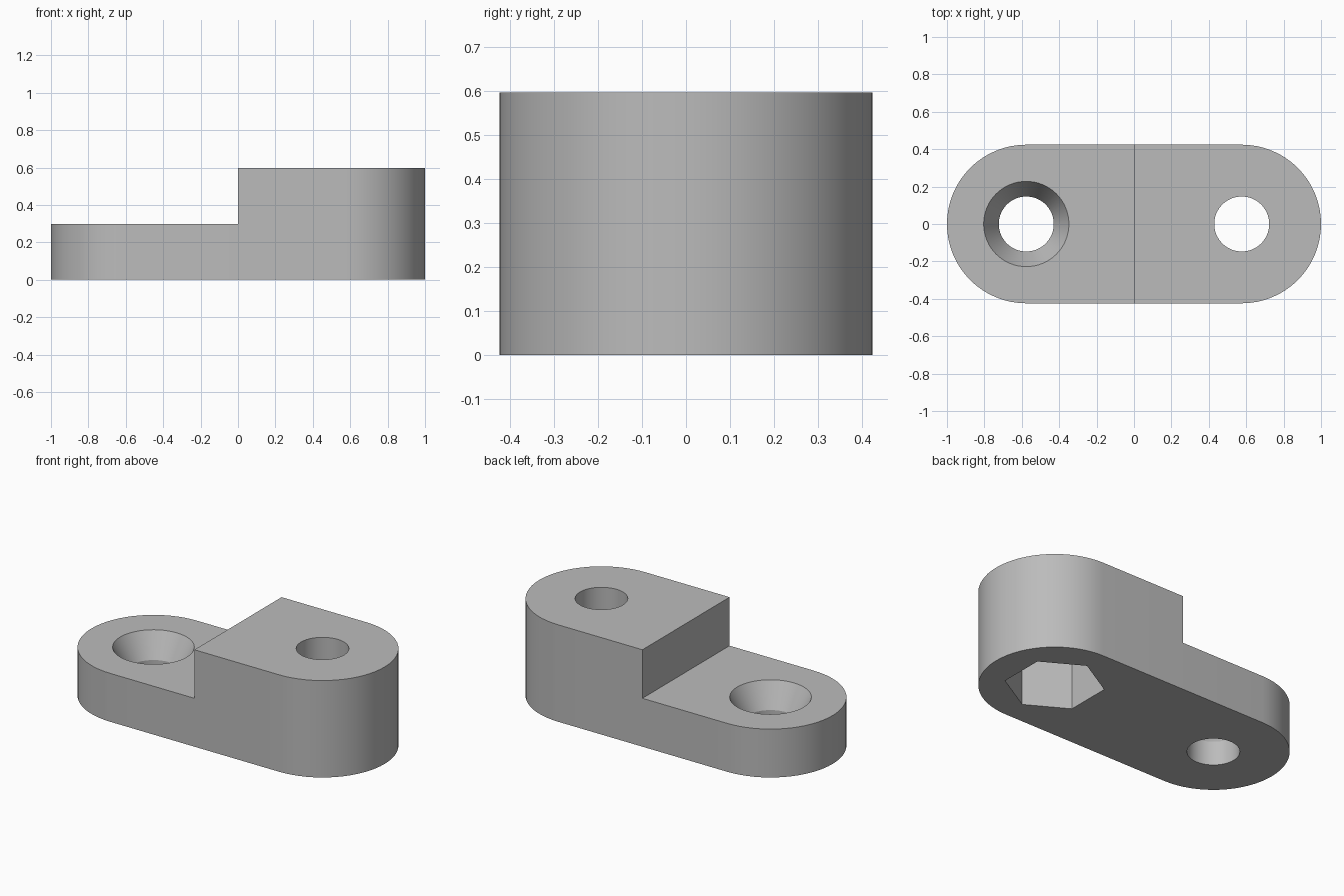
import bpy
import bmesh
from math import sin, cos, pi, radians

END_X, END_R = 0.576, 0.424       # centres and radius of the rounded ends
LOW, HIGH = 0.298, 0.597          # heights of the two steps
HOLE_R, SINK_R, HEX_R = 0.147, 0.228, 0.28
SEGMENTS = 64

if "Cube" in bpy.data.objects:
    bpy.data.objects.remove(bpy.data.objects["Cube"])

grey = bpy.data.materials.new("plain grey")
grey.use_nodes = True
colour = (0.5, 0.5, 0.5, 1)
grey.diffuse_color = colour
grey.node_tree.nodes["Principled BSDF"].inputs["Base Color"].default_value = colour


def arc(x, radius, start, end, steps):
    """Points along an arc centred on (x, 0)."""
    angles = [start + (end - start) * i / steps for i in range(steps + 1)]
    return [(x + radius * cos(a), radius * sin(a)) for a in angles]


def ring(x, radius, sides, start=0):
    return arc(x, radius, start, start + 2 * pi, sides)[:-1]


def loft(name, sections):
    """Closed solid through (outline, height) sections of equal point count."""
    bm = bmesh.new()
    loops = [[bm.verts.new((x, y, z)) for x, y in outline] for outline, z in sections]
    for lower, upper in zip(loops, loops[1:]):
        for i in range(len(lower)):
            bm.faces.new((lower[i - 1], lower[i], upper[i], upper[i - 1]))
    bm.faces.new(loops[0][::-1])
    bm.faces.new(loops[-1])
    bmesh.ops.recalc_face_normals(bm, faces=bm.faces)
    mesh = bpy.data.meshes.new(name)
    bm.to_mesh(mesh)
    bm.free()
    mesh.materials.append(grey)
    obj = bpy.data.objects.new(name, mesh)
    bpy.context.collection.objects.link(obj)
    return obj


# Rounded bar at full height
outline = (arc(END_X, END_R, -pi / 2, pi / 2, SEGMENTS // 2)
           + arc(-END_X, END_R, pi / 2, 3 * pi / 2, SEGMENTS // 2))
body = loft("stepped_link_block", [(outline, 0), (outline, HIGH)])

# Cutters: step, countersunk hole, plain hole and hexagonal nut pocket
step = [(-2, -1), (0, -1), (0, 1), (-2, 1)]
narrow, wide = (ring(-END_X, r, SEGMENTS) for r in (HOLE_R, SINK_R))
bolt = ring(END_X, HOLE_R, SEGMENTS)
nut = ring(END_X, HEX_R, 6, radians(30))
cutters = [
    loft("step_cutter", [(step, LOW), (step, 1)]),
    loft("countersink_cutter", [(narrow, -0.1), (narrow, LOW / 2), (wide, LOW), (wide, 0.4)]),
    loft("bolt_hole_cutter", [(bolt, 0.1), (bolt, 1)]),
    loft("nut_pocket_cutter", [(nut, -0.1), (nut, HIGH / 2)]),
]
for cutter in cutters:
    cutter.hide_render = True
    cut = body.modifiers.new(cutter.name, "BOOLEAN")
    cut.operation = "DIFFERENCE"
    cut.solver = "EXACT"
    cut.object = cutter

# Bake the cuts and drop the helpers
bpy.context.view_layer.update()
graph = bpy.context.evaluated_depsgraph_get()
baked = bpy.data.meshes.new_from_object(body.evaluated_get(graph))
body.modifiers.clear()
body.data = baked
for cutter in cutters:
    bpy.data.objects.remove(cutter)

# Smooth round walls, crisp edges
bpy.ops.object.select_all(action="DESELECT")
body.select_set(True)
bpy.context.view_layer.objects.active = body
bpy.ops.object.shade_smooth_by_angle(angle=radians(25))
